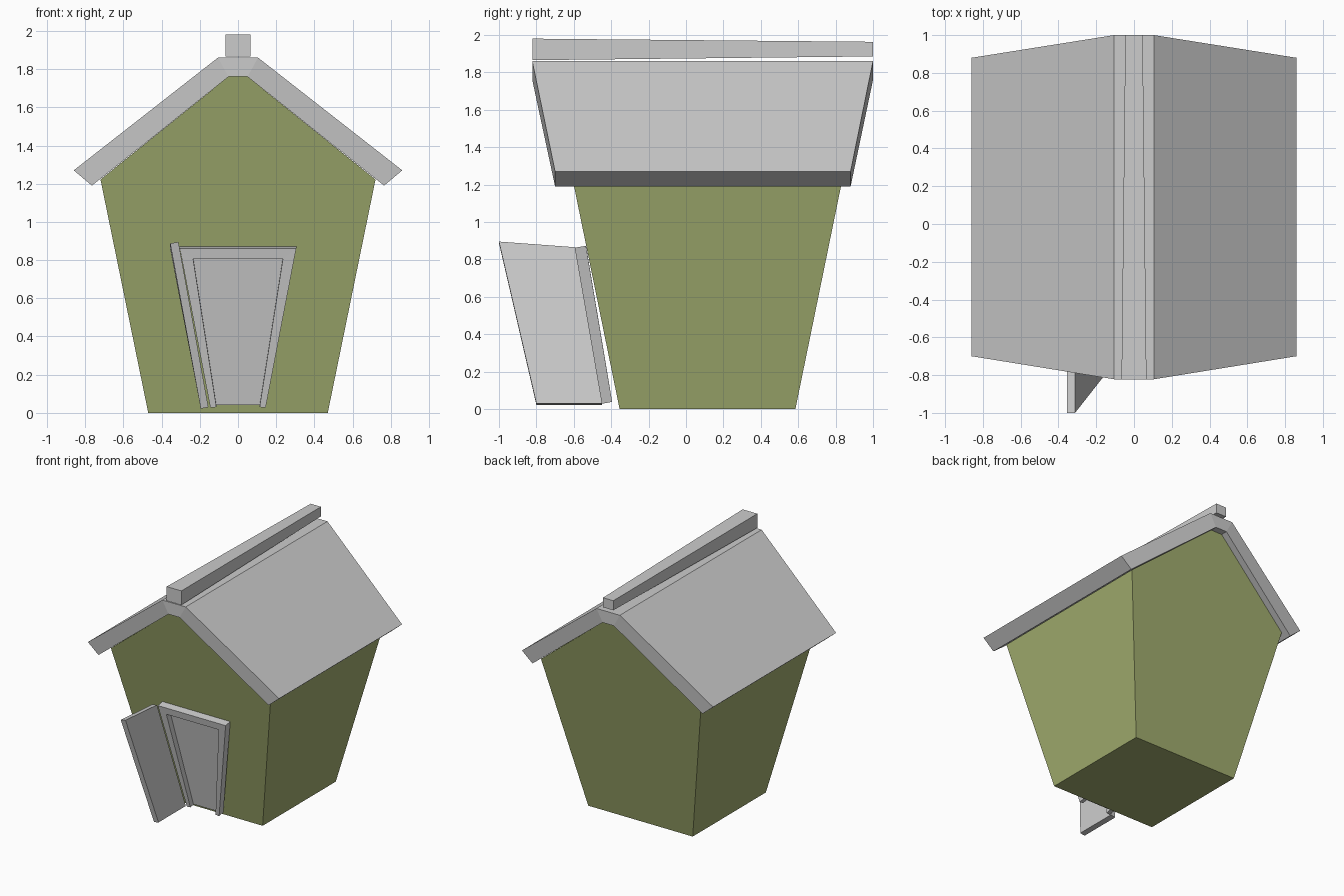
import bpy, bmesh

if "Cube" in bpy.data.objects:
    bpy.data.objects.remove(bpy.data.objects["Cube"])


def loft(name, front, back, colour=None):
    """Solid between two matching outlines; caps are strips pairing point i with n-1-i."""
    bm = bmesh.new()
    f = [bm.verts.new(p) for p in front]
    b = [bm.verts.new(p) for p in back]
    n = len(f)
    for i in range(n):
        j = (i + 1) % n
        bm.faces.new((f[i], f[j], b[j], b[i]))
    for ring in (f, b):
        for i in range(n // 2 - 1):
            bm.faces.new((ring[i], ring[i + 1], ring[n - 2 - i], ring[n - 1 - i]))
    bmesh.ops.recalc_face_normals(bm, faces=bm.faces[:])
    mesh = bpy.data.meshes.new(name)
    bm.to_mesh(mesh)
    bm.free()
    obj = bpy.data.objects.new(name, mesh)
    bpy.context.collection.objects.link(obj)
    if colour:
        mat = bpy.data.materials.new(name + "_paint")
        mat.diffuse_color = colour
        mat.use_nodes = True
        mat.node_tree.nodes["Principled BSDF"].inputs["Base Color"].default_value = mat.diffuse_color
        mesh.materials.append(mat)
    return obj


def mirrored(half):
    """Complete a left-half outline of (x, y, z) points with its right half."""
    return half + [(-x, y, z) for x, y, z in reversed(half)]


# Walls: flared box with gable ends
def wall_ring(y0, y1, y2):
    return mirrored([(-0.47, y0, 0), (-0.72, y1, 1.222), (-0.05, y2, 1.76)])


loft("walls", wall_ring(-0.355, -0.605, -0.715), wall_ring(0.585, 0.835, 0.945),
     (0.36, 0.42, 0.16, 1))


# Roof: folded slab, ridge longer than the eaves
def roof_ring(eave_y, ridge_y):
    outer = [(-0.86, eave_y, 1.27), (-0.105, ridge_y, 1.86)]
    inner = [(-0.765, eave_y, 1.19), (-0.05, ridge_y, 1.76)]
    return mirrored(outer) + mirrored(inner)[::-1]


loft("roof", roof_ring(-0.70, -0.822), roof_ring(0.88, 1.0))


# Ridge beam: floats slightly over the roof and tapers to the back
def beam_ring(w, y, z0, z1):
    return mirrored([(-w, y, z0), (-w, y, z1)])


loft("ridge_beam", beam_ring(0.066, -0.822, 1.865, 1.98), beam_ring(0.046, 1.0, 1.885, 1.963))


# Door frame: leaning, open at the bottom
def frame_ring(low_y, high_y, dz):
    outer = [(-0.145, low_y, 0.028 + dz), (-0.305, high_y, 0.862 + dz)]
    inner = [(-0.113, low_y, 0.03 + dz), (-0.235, high_y + 0.01, 0.806 + dz)]
    return mirrored(outer) + mirrored(inner)[::-1]


loft("door_frame", frame_ring(-0.45, -0.595, 0), frame_ring(-0.395, -0.535, 0.01))


# Panel filling the doorway
def panel_ring(d):
    return mirrored([(-0.115, -0.41 + d, 0.04), (-0.237, -0.54 + d, 0.815)])


loft("doorway_panel", panel_ring(0), panel_ring(0.015))


# Open door leaf, hinged on the left of the frame
def leaf_ring(low_y, high_y, high_z):
    return [(-0.195, low_y, 0.022), (-0.355, high_y, high_z - 0.008),
            (-0.312, high_y, high_z), (-0.155, low_y, 0.03)]


loft("door_leaf", leaf_ring(-0.80, -1.0, 0.895), leaf_ring(-0.45, -0.595, 0.865))
